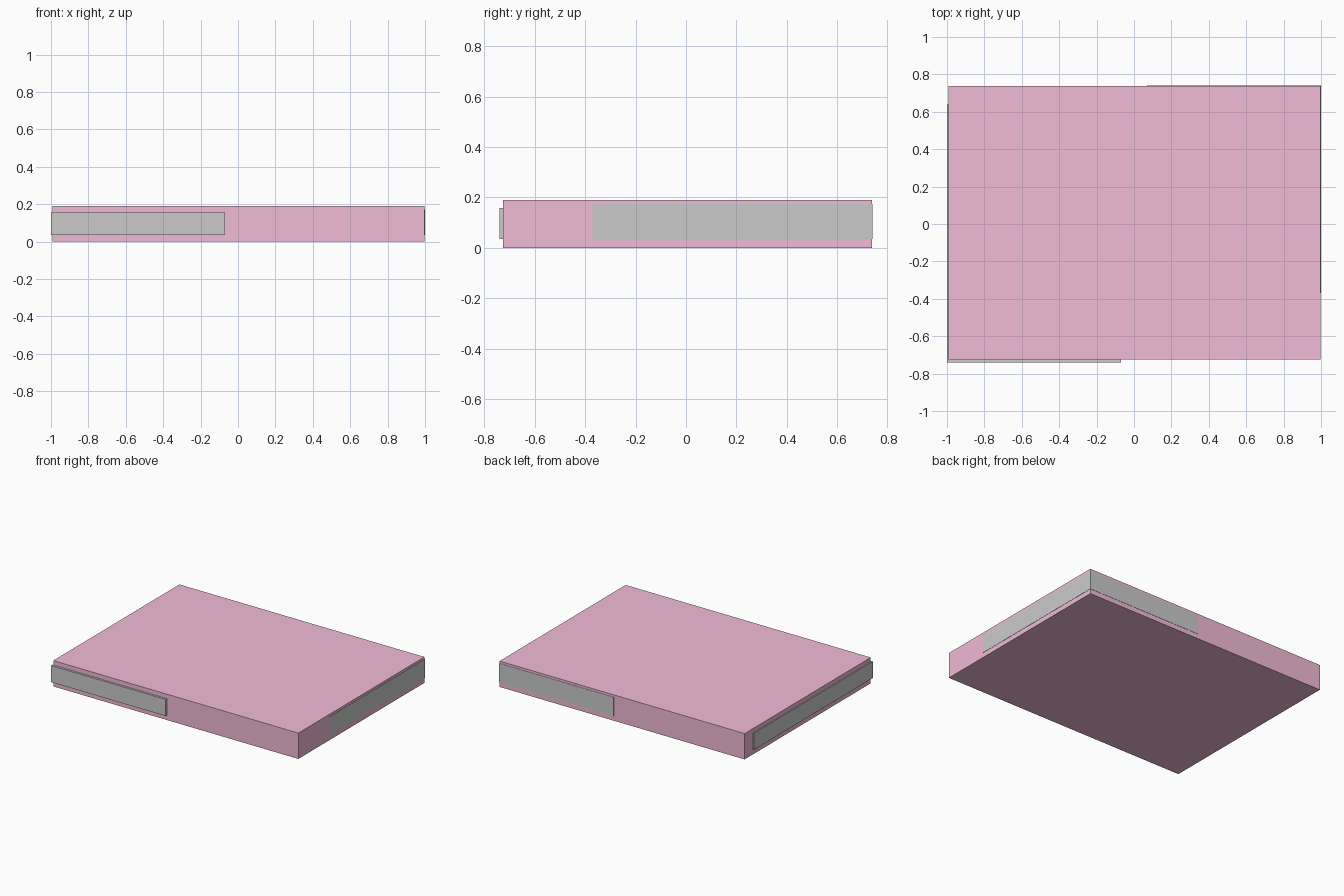
import bpy

if "Cube" in bpy.data.objects:
    bpy.data.objects.remove(bpy.data.objects["Cube"])

pink = bpy.data.materials.new("pink")
pink.diffuse_color = (0.88, 0.5, 0.68, 1)
pink.use_nodes = True
pink.node_tree.nodes["Principled BSDF"].inputs["Base Color"].default_value = pink.diffuse_color


def box(name, x, y, z, mat=None):
    """Add a box from its (min, max) range on each axis."""
    bpy.ops.mesh.primitive_cube_add(size=1)
    ob = bpy.context.object
    ob.name = name
    ob.location = [(a + b) / 2 for a, b in (x, y, z)]
    ob.scale = [b - a for a, b in (x, y, z)]
    bpy.ops.object.transform_apply(location=True, rotation=False, scale=True)
    if mat:
        ob.data.materials.append(mat)
    return ob


# Main slab
L, R, F, B = -0.993, 0.998, -0.725, 0.738
box("slab", (L, R), (F, B), (0, 0.19), pink)

# Raised strips meeting at the front left corner
low = (0.035, 0.157)
box("front_strip", (-1, -0.07), (-0.74, F), low)
box("left_strip", (-1, L), (-0.74, 0.64), low)

# Thin, nearly flush strips meeting at the back right corner
tall = (0.035, 0.173)
box("right_strip", (R, 1), (-0.37, 0.74), tall)
box("back_strip", (0.07, 1), (B, 0.74), tall)
